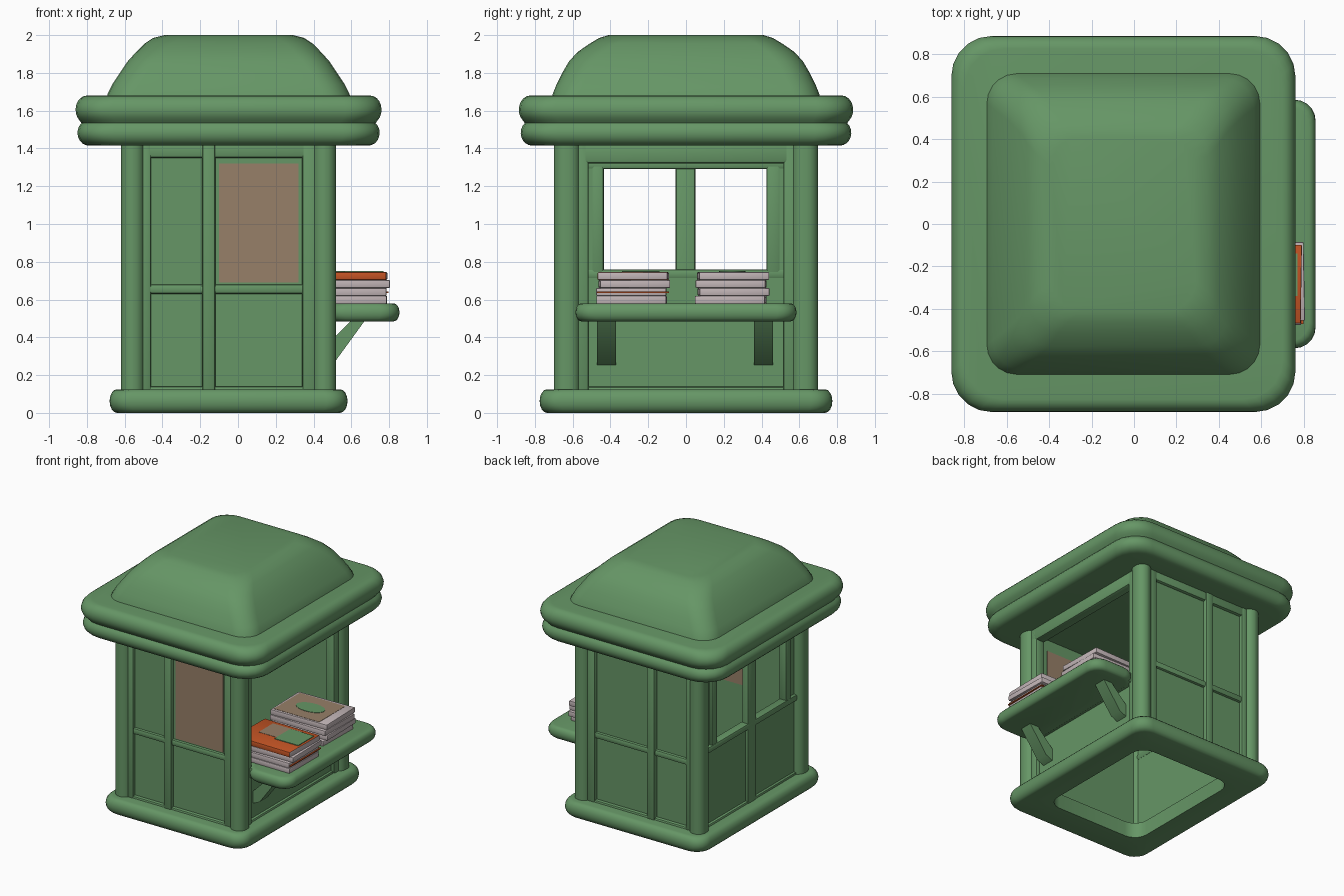
import bpy, bmesh, math, random
from mathutils import Matrix, Vector

if "Cube" in bpy.data.objects:
    bpy.data.objects.remove(bpy.data.objects["Cube"])

random.seed(4)


def material(name, rgb):
    m = bpy.data.materials.new(name)
    m.diffuse_color = (*rgb, 1)
    m.use_nodes = True
    m.node_tree.nodes["Principled BSDF"].inputs["Base Color"].default_value = m.diffuse_color
    return m


GREEN = material("painted_green", (0.132, 0.305, 0.132))
TAN = material("poster_tan", (0.310, 0.215, 0.140))
ORANGE = material("cover_orange", (0.560, 0.090, 0.018))
PALE = material("paper_pale", (0.540, 0.465, 0.475))

CX, HX, HY = -0.05, 0.57, 0.70     # body centre and half sizes


def finish(name, bm, mat, angle=40):
    bmesh.ops.recalc_face_normals(bm, faces=bm.faces)
    me = bpy.data.meshes.new(name)
    bm.to_mesh(me)
    bm.free()
    me.materials.append(mat)
    ob = bpy.data.objects.new(name, me)
    bpy.context.collection.objects.link(ob)
    bpy.ops.object.select_all(action='DESELECT')
    ob.select_set(True)
    bpy.context.view_layer.objects.active = ob
    bpy.ops.object.shade_smooth_by_angle(angle=math.radians(angle))
    return ob


def loft(name, cx, cy, levels, r, mat, closed=False):
    """Stack rounded rectangles (half x, half y, z); closed makes a ring."""
    bm = bmesh.new()
    rings = []
    for hx, hy, z in levels:
        ring = []
        for q in range(4):
            sx, sy = ((1, 1), (-1, 1), (-1, -1), (1, -1))[q]
            for k in range(6):
                a = math.pi / 2 * (q + k / 5)
                ring.append(bm.verts.new((cx + sx * (hx - r) + r * math.cos(a),
                                          cy + sy * (hy - r) + r * math.sin(a), z)))
        rings.append(ring)
    pairs = list(zip(rings, rings[1:]))
    if closed:
        pairs.append((rings[-1], rings[0]))
    else:
        bm.faces.new(rings[0])
        bm.faces.new(rings[-1])
    for a, b in pairs:
        for i in range(len(a)):
            j = (i + 1) % len(a)
            bm.faces.new((a[i], a[j], b[j], b[i]))
    return finish(name, bm, mat, 50)


def roll(hx, hy, z0, z1, bulge, t0=-90, t1=90, n=8):
    """Rounded edge profile between two heights."""
    out = []
    for i in range(n + 1):
        t = math.radians(t0 + (t1 - t0) * i / n)
        d = bulge * (1 - math.cos(t))
        out.append((hx - d, hy - d, (z0 + z1) / 2 + (z1 - z0) / 2 * math.sin(t)))
    return out


def boxes(name, spans, mat, bevel=0.0, turn=0.0):
    """One mesh from boxes given as (x0, x1, y0, y1, z0, z1)."""
    bm = bmesh.new()
    for x0, x1, y0, y1, z0, z1 in spans:
        m = (Matrix.Translation(((x0 + x1) / 2, (y0 + y1) / 2, (z0 + z1) / 2))
             @ Matrix.Rotation(turn, 4, 'Z')
             @ Matrix.Diagonal((x1 - x0, y1 - y0, z1 - z0, 1)))
        bmesh.ops.create_cube(bm, size=1, matrix=m)
    if bevel:
        bmesh.ops.bevel(bm, geom=bm.edges[:], offset=bevel, segments=2,
                        profile=0.5, affect='EDGES')
    return finish(name, bm, mat)


# Base ring, open in the middle
loft("base_ring", CX, 0,
     [(0.42, 0.53, 0.12), (0.42, 0.53, 0.0)] + roll(0.63, 0.775, 0, 0.125, 0.04),
     0.11, GREEN, closed=True)

# Corner posts
for sx, fx in ((-1, "left"), (1, "right")):
    for sy, fy in ((-1, "front"), (1, "back")):
        loft(f"{fy}_{fx}_post", CX + sx * (HX - 0.062), sy * (HY - 0.07),
             [(0.062, 0.07, 0.08), (0.062, 0.07, 1.45)], 0.06, GREEN)

# Roof cornice of two rolls, and the domed top
loft("roof_cornice", CX, 0,
     roll(0.80, 0.875, 1.415, 1.55, 0.06, -90, 50)
     + roll(0.81, 0.885, 1.53, 1.68, 0.06, -50, 90), 0.19, GREEN)
loft("roof_dome", CX, 0,
     [(0.65, 0.715, 1.65), (0.64, 0.705, 1.69), (0.615, 0.685, 1.74),
      (0.575, 0.655, 1.80), (0.535, 0.62, 1.86), (0.49, 0.575, 1.91),
      (0.445, 0.51, 1.955), (0.40, 0.46, 1.985), (0.34, 0.41, 2.0)], 0.14, GREEN)

# Front and back walls: recessed panel, mullion, rails and stiles
for s, label in ((-1, "front"), (1, "back")):
    def wall(x0, x1, d0, d1, z0, z1):
        y = sorted((s * d0, s * d1))
        return (x0, x1, y[0], y[1], z0, z1)
    boxes(f"{label}_panel", [wall(-0.55, 0.45, 0.60, 0.64, 0.05, 1.44)], GREEN)
    boxes(f"{label}_frame", [
        wall(-0.19, -0.12, 0.62, 0.672, 0.10, 1.43),     # mullion
        wall(-0.52, 0.42, 0.62, 0.660, 0.63, 0.68),      # middle rail
        wall(-0.52, 0.42, 0.62, 0.665, 1.35, 1.43),      # top rail
        wall(-0.52, 0.42, 0.62, 0.665, 0.08, 0.14),      # bottom rail
        wall(-0.52, -0.46, 0.62, 0.668, 0.10, 1.43),
        wall(0.34, 0.42, 0.62, 0.668, 0.10, 1.43)], GREEN, 0.014)

# Poster, seen from outside and inside the front wall
boxes("poster_panel", [(-0.10, 0.32, -0.647, -0.639, 0.69, 1.32),
                       (-0.10, 0.32, -0.601, -0.593, 0.69, 1.32)], TAN)

# Left wall with two open windows
boxes("left_wall", [
    (-0.56, -0.52, -0.63, 0.63, 0.05, 0.75),
    (-0.56, -0.52, -0.63, 0.63, 1.30, 1.44),
    (-0.56, -0.52, -0.63, -0.44, 0.70, 1.35),
    (-0.56, -0.52, 0.43, 0.63, 0.70, 1.35)], GREEN)
boxes("left_window_frame", [
    (-0.585, -0.525, -0.055, 0.05, 0.10, 1.40),          # mullion
    (-0.585, -0.515, -0.60, 0.60, 0.71, 0.76),           # sill
    (-0.58, -0.515, -0.60, 0.60, 1.29, 1.34),            # head
    (-0.58, -0.515, -0.50, -0.435, 0.72, 1.33),
    (-0.58, -0.515, 0.425, 0.50, 0.72, 1.33),
    (-0.58, -0.525, -0.60, 0.60, 0.08, 0.14)], GREEN, 0.014)

# Right wall: low panel, jambs and header around the serving hatch
boxes("right_wall", [
    (0.42, 0.46, -0.63, 0.63, 0.05, 0.54),
    (0.42, 0.46, -0.63, 0.63, 1.34, 1.44)], GREEN)
boxes("right_hatch_frame", [
    (0.41, 0.49, -0.60, -0.515, 0.10, 1.43),
    (0.41, 0.49, 0.515, 0.60, 0.10, 1.43),
    (0.41, 0.49, -0.60, 0.60, 1.32, 1.43),
    (0.42, 0.48, -0.60, 0.60, 0.08, 0.14)], GREEN, 0.016)

# Counter through the hatch: inside slab and rounded outside shelf
boxes("inner_counter", [(0.21, 0.56, -0.55, 0.55, 0.49, 0.575)], GREEN, 0.015)
loft("outer_shelf", 0.66, 0, roll(0.195, 0.585, 0.485, 0.58, 0.03), 0.10, GREEN)

# Diagonal shelf brackets
for y, label in ((-0.42, "front"), (0.41, "back")):
    bm = bmesh.new()
    outline = [(0.45, 0.34), (0.45, 0.25), (0.52, 0.28), (0.68, 0.50), (0.61, 0.50)]
    f = bm.faces.new([bm.verts.new((x, y - 0.05, z)) for x, z in outline])
    new = bmesh.ops.extrude_face_region(bm, geom=[f])["geom"]
    bmesh.ops.translate(bm, vec=Vector((0, 0.10, 0)),
                        verts=[v for v in new if isinstance(v, bmesh.types.BMVert)])
    finish(f"{label}_shelf_bracket", bm, GREEN)

# Stacks of magazines, each slightly shifted and turned
for label, x, y in (("front", 0.55, -0.28), ("back", 0.485, 0.245)):
    h = 0.042
    for i in range(4):
        dx, dy = random.uniform(-.012, .008), random.uniform(-.01, .01)
        z = 0.578 + i * h
        top_orange = i == 3 and y < 0
        book = boxes(f"{label}_magazine_{i + 1}",
                     [(x - 0.245 + dx, x + 0.245 + dx, y - 0.185 + dy, y + 0.185 + dy,
                       z, z + h - 0.001)],
                     ORANGE if top_orange else PALE, 0.005, random.uniform(-0.035, 0.035))
        if top_orange:                      # page edges show on the outer side
            book.data.materials.append(PALE)
            for p in book.data.polygons:
                p.material_index = int(p.normal.x > 0.5 or p.normal.y > 0.5)
    top = 0.578 + 4 * h - 0.002
    # printed covers
    if y < 0:
        boxes("front_cover_picture", [(0.40, 0.66, y - 0.03, y + 0.15, top, top + 0.003)], TAN)
        boxes("front_cover_patch", [(0.56, 0.77, y - 0.06, y + 0.14, top, top + 0.006)], GREEN)
        # thin orange cover lower in the stack
        boxes("front_lower_cover", [(0.30, 0.797, -0.47, -0.09, 0.635, 0.642)], ORANGE)
    else:
        boxes("back_cover_picture", [(0.26, 0.66, y - 0.165, y + 0.165, top, top + 0.003)], TAN)
        bm = bmesh.new()
        bmesh.ops.create_cone(bm, cap_ends=True, segments=20, radius1=1, radius2=1, depth=1,
                              matrix=Matrix.Translation((0.47, y, top + 0.002))
                              @ Matrix.Diagonal((0.12, 0.07, 0.008, 1)))
        finish("back_cover_patch", bm, GREEN)
